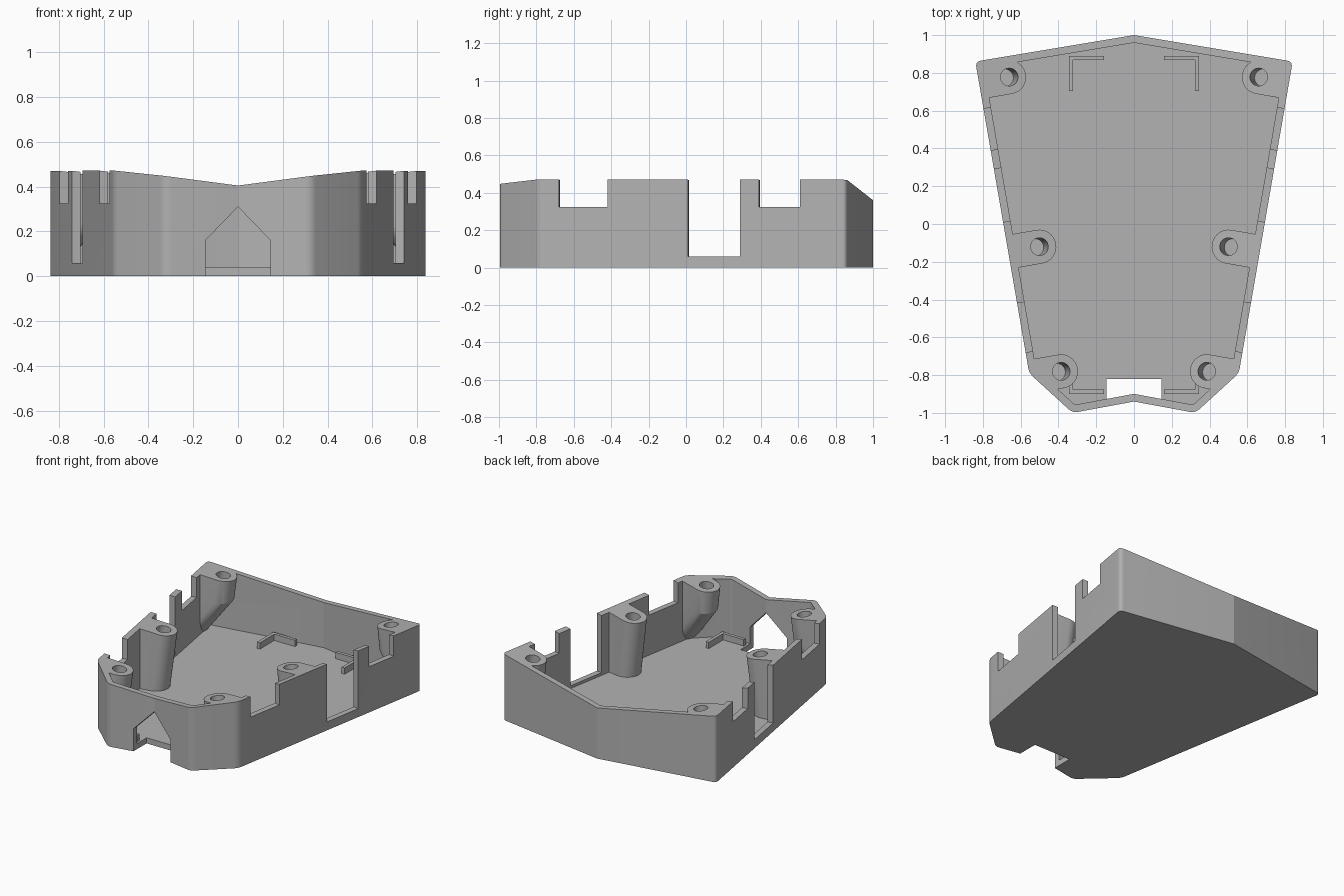
import bpy, bmesh, math
from mathutils import Vector

if "Cube" in bpy.data.objects:
    bpy.data.objects.remove(bpy.data.objects["Cube"], do_unlink=True)

grey = bpy.data.materials.new("plain grey")
grey.use_nodes = True
GREY = (0.45, 0.45, 0.45, 1)
grey.diffuse_color = GREY
grey.node_tree.nodes["Principled BSDF"].inputs["Base Color"].default_value = GREY

FLOOR, WALL, RIM = 0.04, 0.04, 0.45
TILT = Vector((0.127, 0.023))      # slope of the two rim planes
SIDES = (-1, 1)


def rim_height(x, y):
    return 0.383 - TILT.y * y + TILT.x * abs(x)


def loft(name, rings):
    """Closed solid through rings of 3D points."""
    bm = bmesh.new()
    loops = [[bm.verts.new(p) for p in ring] for ring in rings]
    n = len(loops[0])
    for low, high in zip(loops, loops[1:]):
        for i in range(n):
            j = (i + 1) % n
            bm.faces.new((low[i], low[j], high[j], high[i]))
    bm.faces.new(loops[0][::-1])
    top = bm.faces.new(loops[-1])
    # split a folded cap along the centre line
    middle = [v for v in top.verts if abs(v.co.x) < 1e-6]
    if len(middle) == 2:
        bmesh.ops.connect_verts(bm, verts=middle)
    bmesh.ops.recalc_face_normals(bm, faces=bm.faces[:])
    mesh = bpy.data.meshes.new(name)
    bm.to_mesh(mesh)
    bm.free()
    mesh.materials.append(grey)
    ob = bpy.data.objects.new(name, mesh)
    bpy.context.collection.objects.link(ob)
    return ob


def prism(name, points, z0, z1):
    return loft(name, [[(p[0], p[1], z) for p in points] for z in (z0, z1)])


def select(ob):
    bpy.ops.object.select_all(action="DESELECT")
    bpy.context.view_layer.objects.active = ob
    ob.select_set(True)


def subtract(target, cutter):
    cutter.hide_render = True
    mod = target.modifiers.new("cut", "BOOLEAN")
    mod.operation, mod.solver, mod.object = "DIFFERENCE", "EXACT", cutter
    select(target)
    bpy.ops.object.modifier_apply(modifier=mod.name)
    bpy.data.objects.remove(cutter, do_unlink=True)


def inset(points, t):
    result = []
    for i, p in enumerate(points):
        a = (p - points[i - 1]).normalized()
        b = (points[(i + 1) % len(points)] - p).normalized()
        na, nb = Vector((-a.y, a.x)), Vector((-b.y, b.x))
        result.append(p + (na + nb) * t / (1 + na.dot(nb)))
    return result


def rounded(points, d, steps=6):
    """Round every corner that is off the centre line."""
    result = []
    for i, p in enumerate(points):
        if abs(p.x) < 1e-6:
            result.append(Vector((0, p.y)))
            continue
        a = p + (points[i - 1] - p).normalized() * d
        b = p + (points[(i + 1) % len(points)] - p).normalized() * d
        for k in range(steps + 1):
            t = k / steps
            result.append(a * (1 - t) ** 2 + p * 2 * t * (1 - t) + b * t * t)
    return result


# Outline of the case, counter-clockwise
half = [Vector(p) for p in ((0, -0.94), (0.325, -1), (0.555, -0.79), (0.84, 0.86), (0, 1))]
outline = half + [Vector((-p.x, p.y)) for p in half[-2:0:-1]]
front_corner, back_corner = half[2], half[3]
along = (back_corner - front_corner).normalized()


def outward(s):
    return Vector((s * along.y, -along.x))


# Outer body with a rim folded along the centre
outer = rounded(outline, 0.03)
case = loft("case_shell", [[(p.x, p.y, 0) for p in outer],
                           [(p.x, p.y, rim_height(p.x, p.y)) for p in outer]])
cavity = prism("cavity", rounded(inset(outline, WALL), 0.01), FLOOR, 0.6)


# Screw bosses: leaning rounded tabs that grow out of the side walls
def tab_ring(c, s, z, shift, r=0.09, n=16):
    out = outward(s)
    side = Vector((-out.y, out.x))
    c = c + Vector((s * TILT.x, -TILT.y)) * (RIM - z) + out * shift
    pts = [c + out * 0.28 - side * r]
    for k in range(n + 1):
        a = math.pi * k / n
        pts.append(c - side * r * math.cos(a) - out * r * math.sin(a))
    pts.append(c + out * 0.28 + side * r)
    return [(p.x, p.y, z) for p in pts]


bosses = (((0.66, 0.778), True), ((0.5, -0.12), False), ((0.385, -0.78), True))
for s in SIDES:
    for (x, y), tapered in bosses:
        c = Vector((s * x, y))
        rings = [tab_ring(c, s, 0.7, 0), tab_ring(c, s, 0.28, 0),
                 tab_ring(c, s, 0.01, 0.17 if tapered else 0)]
        subtract(cavity, loft("boss", rings))
subtract(case, cavity)

# Screw holes square to the rim planes
for s in SIDES:
    for (x, y), _ in bosses:
        rings = []
        for z in (0.25, 0.6):
            c = Vector((s * x, y)) + Vector((s * TILT.x, -TILT.y)) * (RIM - z)
            rings.append([(c.x + 0.047 * math.cos(a), c.y + 0.047 * math.sin(a), z)
                          for a in (math.tau * k / 32 for k in range(32))])
        subtract(case, loft("screw_hole", rings))

# Notches in the side walls
for s in SIDES:
    for y0, y1, z in ((-0.68, -0.42, 0.325), (0.01, 0.29, 0.06), (0.39, 0.61, 0.325)):
        pts = []
        for y, signs in ((y0, (-1, 1)), (y1, (1, -1))):
            p = front_corner + along * ((y - front_corner.y) / along.y)
            pts += [Vector((s * p.x, p.y)) + outward(s) * 0.06 * k for k in signs]
        subtract(case, prism("notch", pts, z, 0.7))

# Gabled cable opening, cut through the front wall and floor
gable = ((-0.145, -0.1), (0.145, -0.1), (0.145, 0.16), (0, 0.31), (-0.145, 0.16))
subtract(case, loft("cable_opening", [[(x, y, z) for x, z in gable] for y in (-1.1, -0.82)]))

# Corner locating ribs on the floor
for s in SIDES:
    side_name = "left" if s > 0 else "right"
    for end, y, dy in (("back", 0.89, -1), ("front", -0.9, 1)):
        ell = ((0.16, 0), (0.345, 0), (0.345, 0.185), (0.322, 0.185), (0.322, 0.023), (0.16, 0.023))
        prism(f"{end}_{side_name}_rib", [(s * px, y + dy * py) for px, py in ell],
              FLOOR - 0.005, 0.085)

select(case)
bpy.ops.object.shade_smooth_by_angle(angle=math.radians(16))
